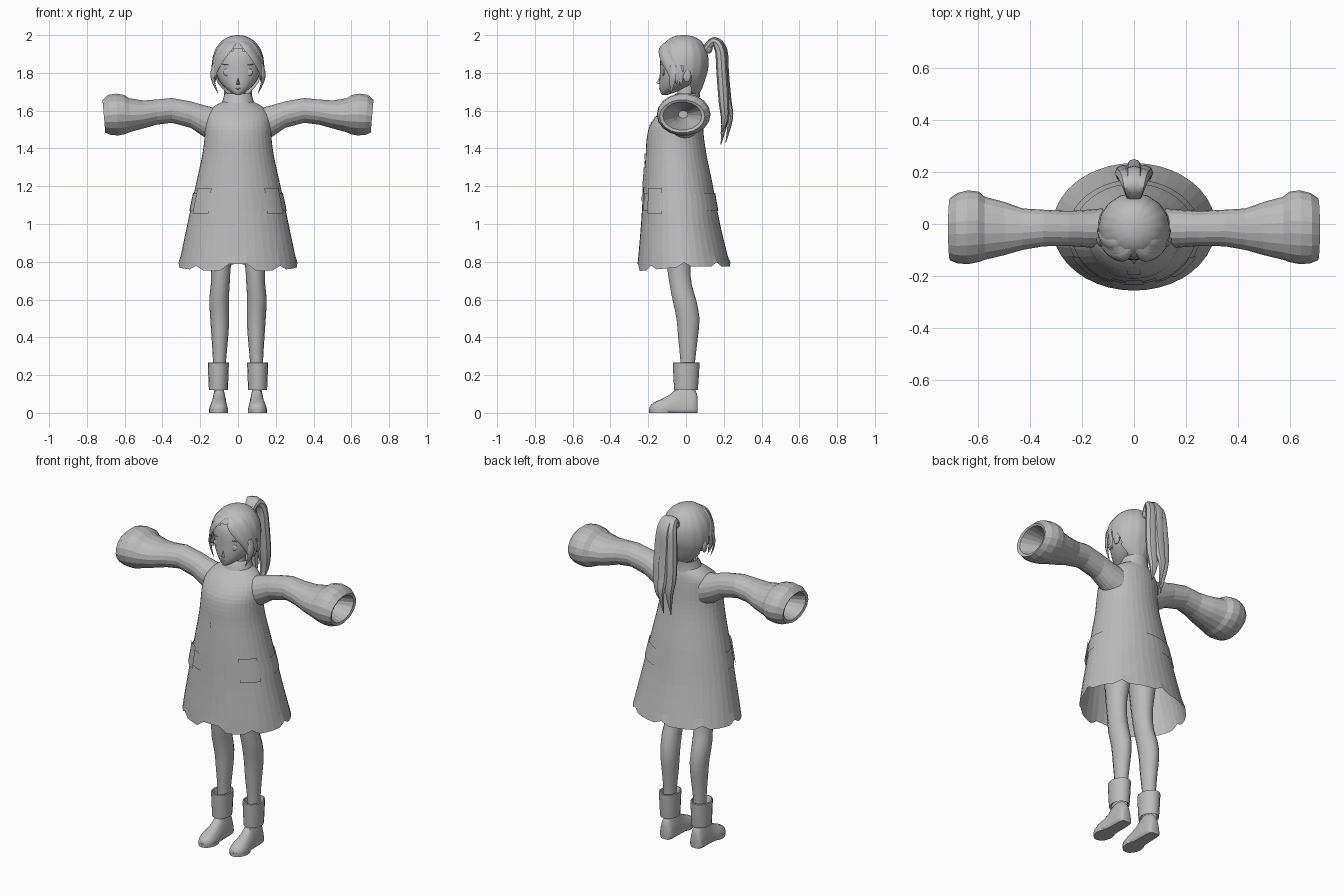
import bpy, bmesh, math
from mathutils import Vector

if "Cube" in bpy.data.objects:
    bpy.data.objects.remove(bpy.data.objects["Cube"])

GREY = bpy.data.materials.new("plain_grey")
GREY.diffuse_color = (0.5, 0.5, 0.5, 1)
GREY.use_nodes = True
GREY.node_tree.nodes["Principled BSDF"].inputs["Base Color"].default_value = GREY.diffuse_color


def make(name, verts, faces, smooth=True):
    bm = bmesh.new()
    vs = [bm.verts.new(v) for v in verts]
    for f in faces:
        bm.faces.new([vs[i] for i in f])
    bmesh.ops.recalc_face_normals(bm, faces=bm.faces)
    me = bpy.data.meshes.new(name)
    bm.to_mesh(me)
    bm.free()
    me.materials.append(GREY)
    ob = bpy.data.objects.new(name, me)
    bpy.context.collection.objects.link(ob)
    if smooth:
        bpy.ops.object.select_all(action='DESELECT')
        ob.select_set(True)
        bpy.context.view_layer.objects.active = ob
        bpy.ops.object.shade_smooth_by_angle(angle=math.radians(40))
    return ob


def skin(name, rings, cap0=True, cap1=True, smooth=True, keep=None, closed=True):
    """Bridge a list of equal rings into one surface."""
    n = len(rings[0])
    verts = [Vector(p) for r in rings for p in r]
    faces = []
    for i in range(len(rings) - 1):
        for j in range(n if closed else n - 1):
            k = (j + 1) % n
            f = (i * n + j, i * n + k, (i + 1) * n + k, (i + 1) * n + j)
            if keep is None or keep(sum((verts[q] for q in f), Vector()) / 4):
                faces.append(f)
    if cap0:
        faces.append(tuple(range(n)))
    if cap1:
        faces.append(tuple(range(len(verts) - n, len(verts))))
    return make(name, verts, faces, smooth)


def spline(rows, k=3):
    """Catmull-Rom interpolation of tuples."""
    out = []
    for i in range(len(rows) - 1):
        a, b, c, d = rows[max(i - 1, 0)], rows[i], rows[i + 1], rows[min(i + 2, len(rows) - 1)]
        for s in range(k):
            t = s / k
            out.append(tuple(0.5 * (2 * q + (r - p) * t + (2 * p - 5 * q + 4 * r - w) * t * t
                             + (3 * q - p - 3 * r + w) * t ** 3) for p, q, r, w in zip(a, b, c, d)))
    return out + [tuple(rows[-1])]


def zring(z, hw, y0, y1, n=24, cx=0, wave=0, e=1.0):
    """Horizontal oval ring; e below 1 squares it, wave ripples it."""
    pts = []
    for j in range(n):
        a = 2 * math.pi * j / n
        c, s = math.cos(a), math.sin(a)
        m = 1 + wave * math.cos(16 * a)
        pts.append((cx + hw * m * math.copysign(abs(c) ** e, c),
                    (y0 + y1) / 2 + (y1 - y0) / 2 * m * math.copysign(abs(s) ** e, s), z))
    return pts


# ---- coat: rows are height, half width, front y, back y
COAT = spline([(0.775, .315, -.257, .235), (1.0, .268, -.238, .18), (1.2, .225, -.226, .143),
               (1.36, .19, -.214, .11), (1.45, .178, -.208, .096), (1.52, .175, -.192, .09),
               (1.58, .165, -.15, .085), (1.62, .13, -.105, .078), (1.65, .078, -.07, .068)], 3)


def coat_point(z, a, off=0):
    for lo, hi in zip(COAT, COAT[1:]):
        if z <= hi[0]:
            break
    t = (z - lo[0]) / (hi[0] - lo[0])
    hw, y0, y1 = [p + (q - p) * t for p, q in zip(lo[1:], hi[1:])]
    return ((hw + off) * math.cos(a), (y0 + y1) / 2 + ((y1 - y0) / 2 + off) * math.sin(a), z)


coat_rings = [zring(*r, n=40) for r in COAT]
hem = []
for j, (x, y, z) in enumerate(coat_rings[0]):     # ragged hem with a raised front opening
    front = max(0, -y / .257)
    dz = -.025 * front + (.022 if j % 5 == 0 else 0)
    if y < 0 and abs(x) < .06:
        dz = .012
    hem.append((x, y, z + dz))
coat_rings[0] = hem
skin("coat", coat_rings, False, False, smooth=False)


def patch(name, a0, a1, z0, z1, off=.005, n=8):
    """Thin cloth panel following the coat; angles in degrees, -90 is front."""
    rows = [[coat_point(z0 + (z1 - z0) * i / 4, math.radians(a0 + (a1 - a0) * j / n), off)
             for j in range(n + 1)] for i in range(5)]
    skin(name, rows, False, False, False, closed=False)


patch("waist_band", -70, 250, 1.07, 1.165, n=36)
patch("front_placket", -99, -81, 1.12, 1.38, .005, 4)
patch("upper_placket", -98, -82, 1.52, 1.615, .004, 4)
for side, mid in (("left", -40), ("right", -140)):
    patch(side + "_pocket", mid - 14, mid + 14, 1.055, 1.19, .011)
    patch(side + "_front_panel", -90 + (mid + 90) * .3 - 8, -90 + (mid + 90) * .3 + 8, 1.19, 1.3, .004)

# ---- collar and neck
skin("collar", [zring(1.63, .09, -.085, .078), zring(1.665, .078, -.075, .072),
                zring(1.69, .072, -.055, .075), zring(1.685, .062, -.045, .065),
                zring(1.64, .055, -.045, .055)], False, False)
skin("neck", [zring(1.58, .06, -.05, .055), zring(1.65, .04, -.04, .045), zring(1.76, .04, -.05, .05)])

# ---- sleeves: rows are x, bottom z, top z, front y, back y; the last rows turn inside
SLEEVE = [(.12, 1.43, 1.615, -.095, .06), (.18, 1.46, 1.63, -.09, .055), (.25, 1.508, 1.65, -.085, .05),
          (.35, 1.535, 1.668, -.086, .055), (.43, 1.525, 1.66, -.1, .06), (.5, 1.505, 1.655, -.12, .085),
          (.575, 1.485, 1.667, -.138, .105), (.6, 1.474, 1.685, -.147, .125), (.64, 1.467, 1.692, -.155, .13),
          (.68, 1.47, 1.685, -.152, .12), (.71, 1.482, 1.658, -.14, .1), (.705, 1.497, 1.647, -.122, .083),
          (.6, 1.53, 1.62, -.07, .04), (.5, 1.56, 1.6, -.04, .01)]


def xring(x, z0, z1, y0, y1, n=18):
    tilt = .08 * max(0, (x - .55) / .15)
    pts = []
    for j in range(n):
        a = 2 * math.pi * j / n
        h = (z1 - z0) / 2 * math.sin(a)
        pts.append((x + tilt * h, (y0 + y1) / 2 + (y1 - y0) / 2 * math.cos(a), (z0 + z1) / 2 + h))
    return pts


def flip(rings, s):
    return [[(s * p[0], p[1], p[2]) for p in r] for r in rings]


# ---- leg rows: height, centre x, half width, front y, back y
LEG = spline([(.2, .098, .033, -.03, .048), (.28, .098, .035, -.031, .05), (.4, .096, .044, -.043, .064),
              (.5, .097, .05, -.052, .073), (.6, .1, .052, -.073, .055), (.68, .094, .05, -.088, .032),
              (.8, .09, .054, -.105, .025), (1.0, .085, .075, -.12, .06)], 2)
# ---- shoe rows: y, half width, top height, centre x
SHOE = spline([(.062, .022, .08, .1), (.05, .038, .12, .1), (.01, .042, .15, .1), (-.035, .043, .145, .1),
               (-.075, .046, .105, .101), (-.12, .05, .078, .103), (-.16, .045, .06, .103),
               (-.183, .03, .045, .102), (-.192, .014, .032, .102)], 2)


def shoe_ring(y, hw, h, cx, n=16):
    pts = []
    for j in range(n):
        a = 2 * math.pi * j / n
        s = math.sin(a)
        z = .02 + (h - .02) * s if s > 0 else .02 + .02 * max(-1, 1.6 * s)
        taper = 1 - .3 * max(0, s) * min(1, h / .14)
        pts.append((cx + hw * taper * math.copysign(abs(math.cos(a)) ** .7, math.cos(a)), y, z))
    return pts


for s, side in ((1, "left"), (-1, "right")):
    skin(side + "_sleeve", flip([xring(*r) for r in SLEEVE], s), False, True, smooth=False)
    skin(side + "_leg", flip([zring(z, hw, y0, y1, 14, cx) for z, cx, hw, y0, y1 in LEG], s))
    cuff = [(.13, .037, -.045, .05), (.122, .05, -.062, .062), (.16, .052, -.065, .066),
            (.265, .056, -.07, .072), (.268, .05, -.063, .065), (.22, .04, -.045, .055)]
    skin(side + "_boot_cuff", flip([zring(*r, 16, .104) for r in cuff], s), False, False)
    skin(side + "_shoe", flip([shoe_ring(*r) for r in SHOE], s))
    sole = [zring(z, .051, -.195, -.06, 16, .103) for z in (0, .02)]
    skin(side + "_sole", flip(sole, s))

# ---- head
FACE = spline([(1.684, .012, -.128, -.095), (1.7, .04, -.136, -.05), (1.73, .077, -.14, .02),
               (1.77, .106, -.14, .07), (1.81, .119, -.138, .09), (1.86, .124, -.137, .1),
               (1.91, .118, -.125, .1), (1.96, .08, -.08, .06)], 2)
skin("head", [zring(*r, 28) for r in FACE])
make("nose", [(-.011, -.137, 1.738), (.011, -.137, 1.738), (0, -.135, 1.785), (0, -.157, 1.747)],
     [(0, 1, 3), (1, 2, 3), (2, 0, 3)])


def blob(name, c, r, n=14):
    rings = []
    for i in range(1, 8):
        t = math.pi * i / 8
        rings.append([(c[0] + r[0] * math.sin(t) * math.cos(2 * math.pi * j / n),
                       c[1] + r[1] * math.sin(t) * math.sin(2 * math.pi * j / n),
                       c[2] + r[2] * math.cos(t)) for j in range(n)])
    skin(name, rings)


blob("mouth", (0, -.139, 1.717), (.014, .004, .004))
for s, side in ((1, "left"), (-1, "right")):
    blob(side + "_eye", (s * .055, -.119, 1.803), (.024, .008, .02))
    blob(side + "_brow", (s * .055, -.124, 1.845), (.028, .005, .003))
    blob(side + "_ear", (s * .126, .005, 1.785), (.012, .022, .035))

# ---- hair cap with the face opening removed by rule
CAP = spline([(2.0, .008, -.025, 0), (1.992, .045, -.065, .04), (1.97, .084, -.1, .078),
              (1.93, .116, -.128, .103), (1.88, .133, -.145, .117), (1.82, .136, -.148, .116),
              (1.77, .126, -.135, .102), (1.72, .09, -.08, .085), (1.68, .045, -.01, .065)], 3)
skin("hair_cap", [zring(*r, n=64, wave=.01) for r in CAP], True, False,
     keep=lambda c: not ((c.y < -.02 and c.z < 1.94 - .7 * abs(c.x)) or (c.y < .025 and c.z < 1.79)))


def lock(name, pts, widths, thick, centre=None, n=8):
    """Tapered hair strand; lies flat on the head when a centre is given."""
    rows = spline([tuple(p) + (w,) for p, w in zip(pts, widths)], 4)
    rings = []
    for i, r in enumerate(rows):
        p = Vector(r[:3])
        t = (Vector(rows[min(i + 1, len(rows) - 1)][:3]) - Vector(rows[max(i - 1, 0)][:3])).normalized()
        side = t.cross(p - Vector(centre)).normalized() if centre else Vector((1, 0, 0))
        nor = side.cross(t).normalized()
        w = max(r[3], .002)
        rings.append([p + side * w * math.cos(2 * math.pi * j / n)
                      + nor * w * thick * math.sin(2 * math.pi * j / n) for j in range(n)])
    skin(name, rings)


# ---- fringe swept from a centre parting, side locks, and ponytail
for s, side in ((1, "left"), (-1, "right")):
    for i in range(5):
        f = i / 4
        lock(f"{side}_fringe_{i}",
             [(s * .006, -.085 + .05 * f, 1.975 + .012 * f),
              (s * (.045 + .025 * f), -.128 + .05 * f, 1.935 + .02 * f),
              (s * (.09 + .025 * f), -.118 + .05 * f, 1.875 + .015 * f),
              (s * (.12 + .016 * f), -.088 + .055 * f, 1.81 - .01 * f),
              (s * (.122 + .005 * f), -.075 + .05 * f, 1.75 - .02 * f)],
             (.01, .023, .024, .017, .002), .32, (0, -.01, 1.84))
    lock(side + "_side_lock", [(s * .126, -.07, 1.85), (s * .136, -.07, 1.79), (s * .126, -.075, 1.74),
                               (s * .105, -.08, 1.69)], (.016, .02, .013, .002), .35, (0, -.01, 1.8))
    lock(side + "_tail_lock", [(s * .01, .1, 1.915), (s * .02, .145, 1.965), (s * .03, .18, 1.92),
                               (s * .038, .19, 1.8), (s * .042, .2, 1.65), (s * .035, .205, 1.55),
                               (s * .03, .185, 1.45 + .03 * s)], (.018, .026, .032, .034, .032, .022, .002), .85)
lock("tail_centre", [(0, .1, 1.925), (0, .15, 1.968), (0, .195, 1.92), (0, .205, 1.8), (0, .22, 1.65),
                     (0, .235, 1.56), (0, .21, 1.43)], (.025, .032, .034, .032, .03, .02, .002), .7)
blob("hair_tie", (0, .117, 1.93), (.032, .024, .03))
